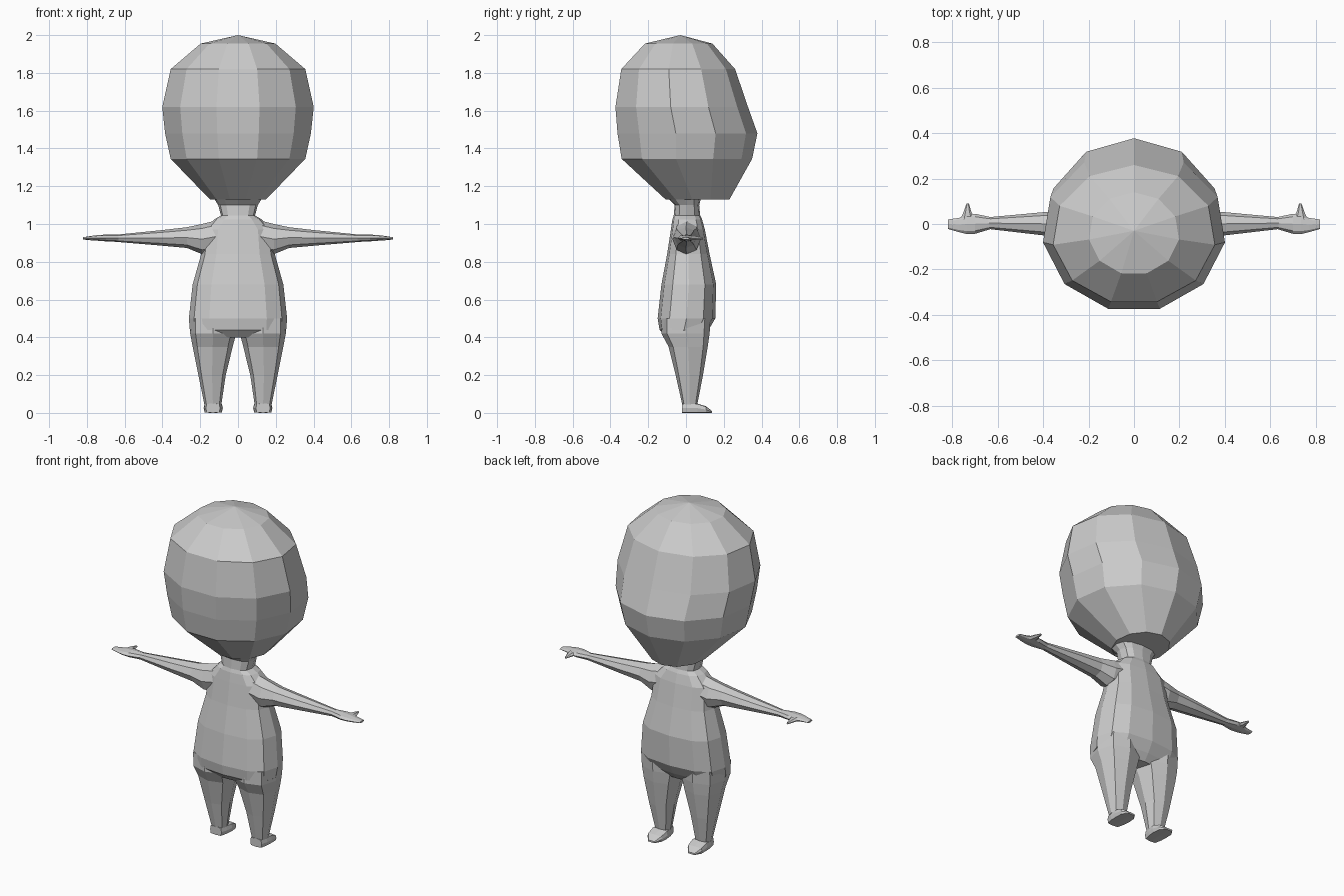
import bpy
import bmesh
from math import cos, sin, pi, copysign

AXES = {'z': (2, 0, 1), 'x': (0, 1, 2), 'y': (1, 0, 2)}


def loft(name, axis, rows, sides, power=2.0, phase=0.0, tip=None, mirror=False):
    """Skin superellipse rings; each row is (position, u0, u1, v0, v1)."""
    t_i, u_i, v_i = AXES[axis]
    bm = bmesh.new()
    rings = []
    for t, u0, u1, v0, v1 in rows:
        ring = []
        for k in range(sides):
            a = phase + 2 * pi * k / sides
            c, s = cos(a), sin(a)
            p = [0, 0, 0]
            p[t_i] = t
            p[u_i] = (u0 + u1) / 2 + (u1 - u0) / 2 * copysign(abs(c) ** (2 / power), c)
            p[v_i] = (v0 + v1) / 2 + (v1 - v0) / 2 * copysign(abs(s) ** (2 / power), s)
            ring.append(bm.verts.new(p))
        rings.append(ring)
    for a, b in zip(rings, rings[1:]):
        for k in range(sides):
            j = (k + 1) % sides
            bm.faces.new((a[k], a[j], b[j], b[k]))
    bm.faces.new(rings[0])
    if tip:
        apex = bm.verts.new(tip)
        for k in range(sides):
            bm.faces.new((rings[-1][k], rings[-1][(k + 1) % sides], apex))
    else:
        bm.faces.new(rings[-1])
    bmesh.ops.recalc_face_normals(bm, faces=bm.faces)
    mesh = bpy.data.meshes.new(name)
    bm.to_mesh(mesh)
    bm.free()
    ob = bpy.data.objects.new(name, mesh)
    bpy.context.collection.objects.link(ob)
    if mirror:
        ob.modifiers.new("mirror", 'MIRROR').use_mirror_merge = False
    return ob


# Large eleven-sided head, fuller low down at +y
loft("head", 'z', [
    (1.13, -.15, .15, -.115, .23),
    (1.345, -.36, .36, -.355, .35),
    (1.48, -.39, .39, -.378, .378),
    (1.62, -.405, .405, -.388, .328),
    (1.82, -.36, .36, -.355, .26),
    (1.955, -.20, .20, -.225, .14)],
    11, phase=pi / 2, tip=(0, -.03, 2.0))

# Neck and torso in one skin
loft("torso", 'z', [
    (.40, -.20, .20, -.10, .09),
    (.44, -.255, .255, -.14, .12),
    (.50, -.26, .26, -.15, .155),
    (.68, -.24, .24, -.13, .16),
    (.84, -.195, .195, -.10, .125),
    (.97, -.18, .18, -.08, .10),
    (1.025, -.125, .125, -.072, .085),
    (1.045, -.09, .09, -.065, .075),
    (1.10, -.105, .105, -.06, .07),
    (1.14, -.13, .13, -.10, .08)],
    12, power=2.6)

# Legs
loft("leg", 'z', [
    (.045, .088, .178, -.02, .06),
    (.20, .065, .21, -.055, .09),
    (.35, .028, .24, -.092, .115),
    (.42, .01, .253, -.13, .125),
    (.50, .01, .255, -.13, .13)],
    8, power=2.6, mirror=True)

# Feet
loft("foot", 'y', [
    (-.02, .095, .17, 0, .05),
    (.02, .085, .18, 0, .05),
    (.06, .08, .182, 0, .05),
    (.105, .085, .18, 0, .035),
    (.138, .11, .155, 0, .01)],
    8, power=6, mirror=True)

# Arms tapering to the wrist
loft("arm", 'x', [
    (.11, -.07, .08, .85, 1.02),
    (.19, -.072, .078, .84, 1.0),
    (.27, -.062, .06, .873, .983),
    (.40, -.05, .052, .885, .968),
    (.64, -.022, .03, .905, .944)],
    8, mirror=True)

# Flat mitten hands
loft("hand", 'x', [
    (.63, -.022, .03, .905, .944),
    (.70, -.043, .045, .908, .944),
    (.735, -.045, .045, .911, .942),
    (.77, -.036, .027, .913, .938),
    (.82, -.022, .02, .918, .930)],
    8, mirror=True)

# Thumbs
loft("thumb", 'y', [
    (.02, .70, .765, .913, .940),
    (.055, .717, .75, .915, .936),
    (.09, .727, .738, .918, .928)],
    6, mirror=True)
